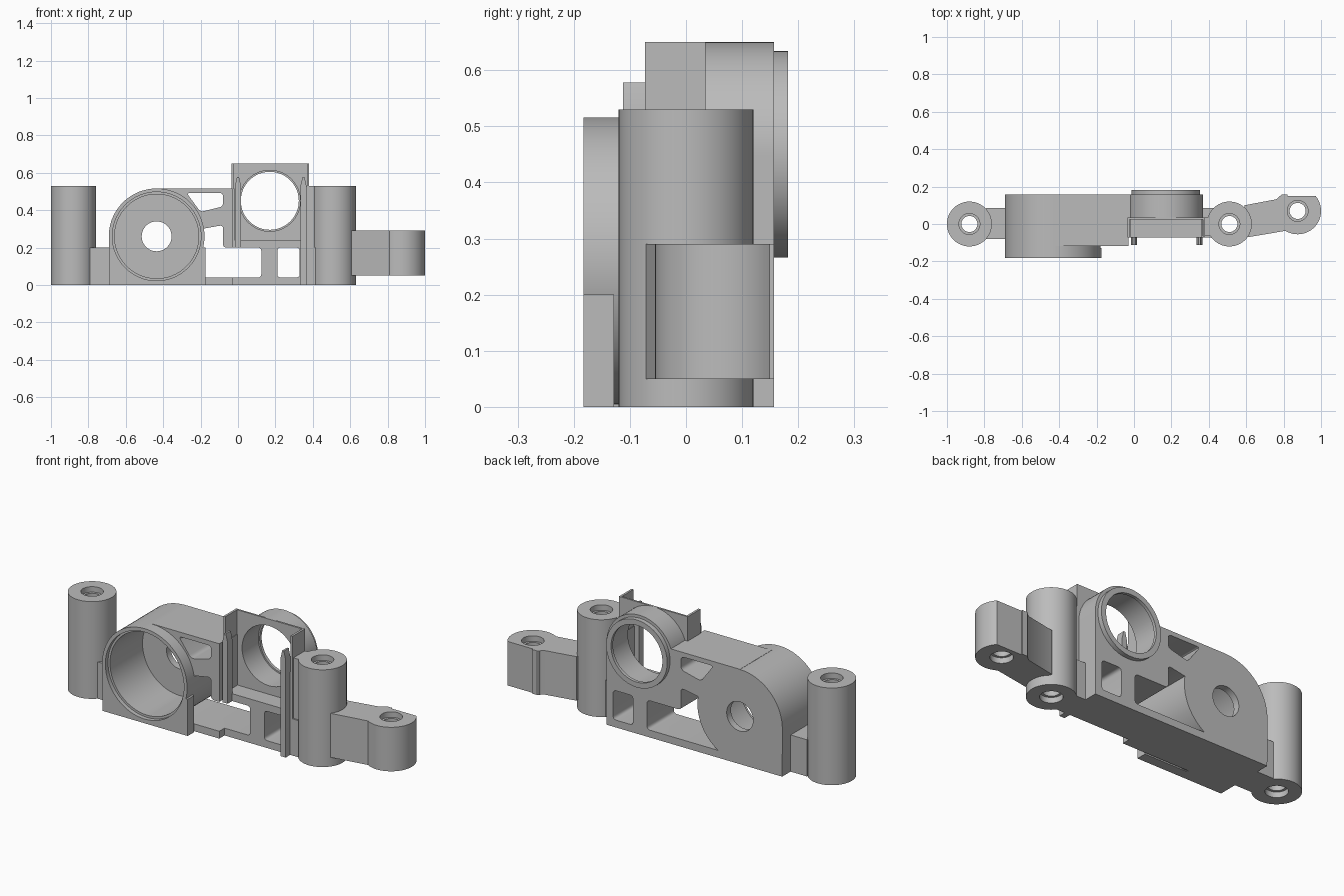
import bpy, bmesh
from math import sin, cos, pi, radians
from mathutils import Vector

if "Cube" in bpy.data.objects:
    bpy.data.objects.remove(bpy.data.objects["Cube"])

grey = bpy.data.materials.new("plain grey")
grey.use_nodes = True
GREY = (0.5, 0.5, 0.5, 1)
grey.diffuse_color = GREY
grey.node_tree.nodes["Principled BSDF"].inputs["Base Color"].default_value = GREY


def arc(cx, cy, r, start=0, end=360, n=64):
    closed = end - start == 360
    steps = n if closed else n - 1
    return [(cx + r * cos(radians(start + (end - start) * i / steps)),
             cy + r * sin(radians(start + (end - start) * i / steps))) for i in range(n)]


def rounded(points, r=0.02, n=5):
    """Round every corner of a polygon."""
    result = []
    for i, p in enumerate(points):
        p = Vector(p)
        a = p + (Vector(points[i - 1]) - p).normalized() * r
        b = p + (Vector(points[(i + 1) % len(points)]) - p).normalized() * r
        for k in range(n):
            t = k / (n - 1)
            result.append(tuple(a * (1 - t) ** 2 + p * 2 * t * (1 - t) + b * t * t))
    return result


def prism(name, outline, low, high, axis="y"):
    """Extrude an outline along y (outline in x, z) or z (outline in x, y)."""
    bm = bmesh.new()
    place = (lambda p, d: (p[0], d, p[1])) if axis == "y" else (lambda p, d: (p[0], p[1], d))
    face = bm.faces.new([bm.verts.new(place(p, low)) for p in outline])
    new = bmesh.ops.extrude_face_region(bm, geom=[face])["geom"]
    shift = Vector(place((0, 0), high - low))
    bmesh.ops.translate(bm, vec=shift, verts=[g for g in new if isinstance(g, bmesh.types.BMVert)])
    bmesh.ops.recalc_face_normals(bm, faces=bm.faces)
    mesh = bpy.data.meshes.new(name)
    bm.to_mesh(mesh)
    bm.free()
    mesh.materials.append(grey)
    obj = bpy.data.objects.new(name, mesh)
    bpy.context.collection.objects.link(obj)
    return obj


def block(name, x0, x1, y0, y1, z0, z1):
    return prism(name, [(x0, z0), (x1, z0), (x1, z1), (x0, z1)], y0, y1)


def cut(obj, cutters):
    """Subtract each cutter and bake the result."""
    for c in cutters:
        c.hide_render = True
        mod = obj.modifiers.new("cut", "BOOLEAN")
        mod.operation, mod.solver, mod.object = "DIFFERENCE", "EXACT", c
    bpy.context.view_layer.update()
    graph = bpy.context.evaluated_depsgraph_get()
    mesh = bpy.data.meshes.new_from_object(obj.evaluated_get(graph))
    obj.modifiers.clear()
    obj.data = mesh
    for c in cutters:
        bpy.data.objects.remove(c)


# Main positions
DX, DZ = -0.435, 0.26      # large drum centre
LX, LZ = 0.17, 0.45        # lens ring centre
FRONT, BACK = -0.118, 0.157


def drum_bores():
    return [prism("cutter", arc(DX, DZ, 0.225), -0.3, 0.12),
            prism("cutter", arc(DX, DZ, 0.237), -0.3, -0.16),
            prism("cutter", arc(DX, DZ, 0.08, n=40), 0.05, 0.3)]


def lens_bore():
    return prism("cutter", arc(LX, LZ, 0.163), -0.3, 0.165)


def lens_rear_bore():
    return prism("cutter", arc(LX, LZ, 0.155), 0.1, 0.3)


# Thick chassis with windows and the lens recess
outline = [(DX, 0), (0.37, 0), (0.37, LZ), (0.2, 0.517), (DX, 0.517)]
chassis = prism("chassis", outline, FRONT, BACK)
upper_window = [(-0.275, 0.492), (-0.08, 0.492), (-0.08, 0.42), (-0.2, 0.39)]
lower_window = [(-0.33, 0.04), (0.125, 0.04), (0.125, 0.2), (-0.08, 0.2), (-0.08, 0.32), (-0.22, 0.295)]
small_window = [(0.21, 0.04), (0.33, 0.04), (0.33, 0.2), (0.21, 0.2)]
cut(chassis, [prism("cutter", rounded(w), -0.3, 0.3)
              for w in (upper_window, lower_window, small_window)]
    + [block("cutter", -0.03, 0.6, -0.3, -0.073, -0.2, 1),
       block("cutter", -0.02, 0.36, -0.3, 0.028, 0.24, 1),
       lens_bore(), lens_rear_bore()] + drum_bores())

# Drum housing with squared foot
drum = prism("drum_housing", arc(DX, DZ, 0.256, -90, 180, 56) + [(-0.69, 0), (DX, 0)], -0.183, BACK)
cut(drum, drum_bores())
corner = block("drum_front_corner", DX, -0.175, -0.183, -0.128, 0, 0.2)
cut(corner, [prism("cutter", arc(DX, DZ, 0.237), -0.3, 0.3)])

# Lens tube, rear lip and square holder
tube = prism("lens_tube", arc(LX, LZ, 0.2), 0.03, BACK)
cut(tube, [lens_bore(), lens_rear_bore()])
lip = prism("lens_rear_lip", arc(LX, LZ, 0.184), 0.15, 0.182)
cut(lip, [lens_bore(), lens_rear_bore()])
holder = block("lens_holder_plate", -0.035, 0.38, 0.025, 0.035, 0.24, 0.65)
cut(holder, [lens_bore()])
for side, x0 in (("right", -0.035), ("left", 0.368)):
    block("holder_wall_" + side, x0, x0 + 0.012, -0.073, 0.035, 0.2, 0.65)

# Pointed clips in front of the holder
for side, x, z0 in (("right", 0.0, 0.2), ("left", 0.35, 0.0)):
    prism("clip_" + side, [(x - 0.016, z0), (x + 0.016, z0), (x + 0.016, 0.53),
                           (x + 0.005, 0.578), (x - 0.005, 0.578), (x - 0.016, 0.53)], -0.112, -0.07)


def screw_post(name, outline, x, y, low, high):
    post = prism(name, outline, low, high, "z")
    cut(post, [prism("cutter", arc(x, y, 0.043, n=32), low - 0.1, high + 0.1, "z"),
               prism("cutter", arc(x, y, 0.056, n=32), high - 0.03, high + 0.1, "z"),
               prism("cutter", arc(x, y, 0.056, n=32), low - 0.1, low + 0.03, "z")])


# Tall screw posts and their brackets
for side, x in (("right", -0.88), ("left", 0.51)):
    screw_post("screw_post_" + side, arc(x, 0, 0.12), x, 0, 0, 0.53)
block("bracket_right", -0.79, -0.68, -0.08, 0.085, 0, 0.2)
block("bracket_left", 0.34, 0.425, -0.073, 0.085, 0, 0.2)
block("post_web_left", 0.365, 0.43, -0.065, 0.035, 0, 0.53)

# Side arm ending in a flat-backed screw boss
prism("side_arm", [(0.6, -0.072), (0.82, -0.035), (0.82, BACK), (0.79, BACK),
                   (0.76, 0.132), (0.59, 0.1)], 0.05, 0.29, "z")
boss = [(x, min(y, BACK)) for x, y in arc(0.875, 0.07, 0.125)]
bx = 0.875
clipped = [p for p in boss if p[1] < BACK]
screw_post("arm_boss", clipped, bx, 0.07, 0.05, 0.29)
for obj in bpy.data.objects:
    # The arm stops short of the boss hole and its flat back fills the corner
    if obj.name == "arm_boss":
        for v in obj.data.vertices:
            if v.co.y > 0.15:
                v.co.y = BACK

# Smooth shading with sharp edges kept
for obj in bpy.context.collection.objects:
    if obj.type == "MESH":
        obj.data.shade_smooth()
        obj.data.set_sharp_from_angle(angle=radians(30))
